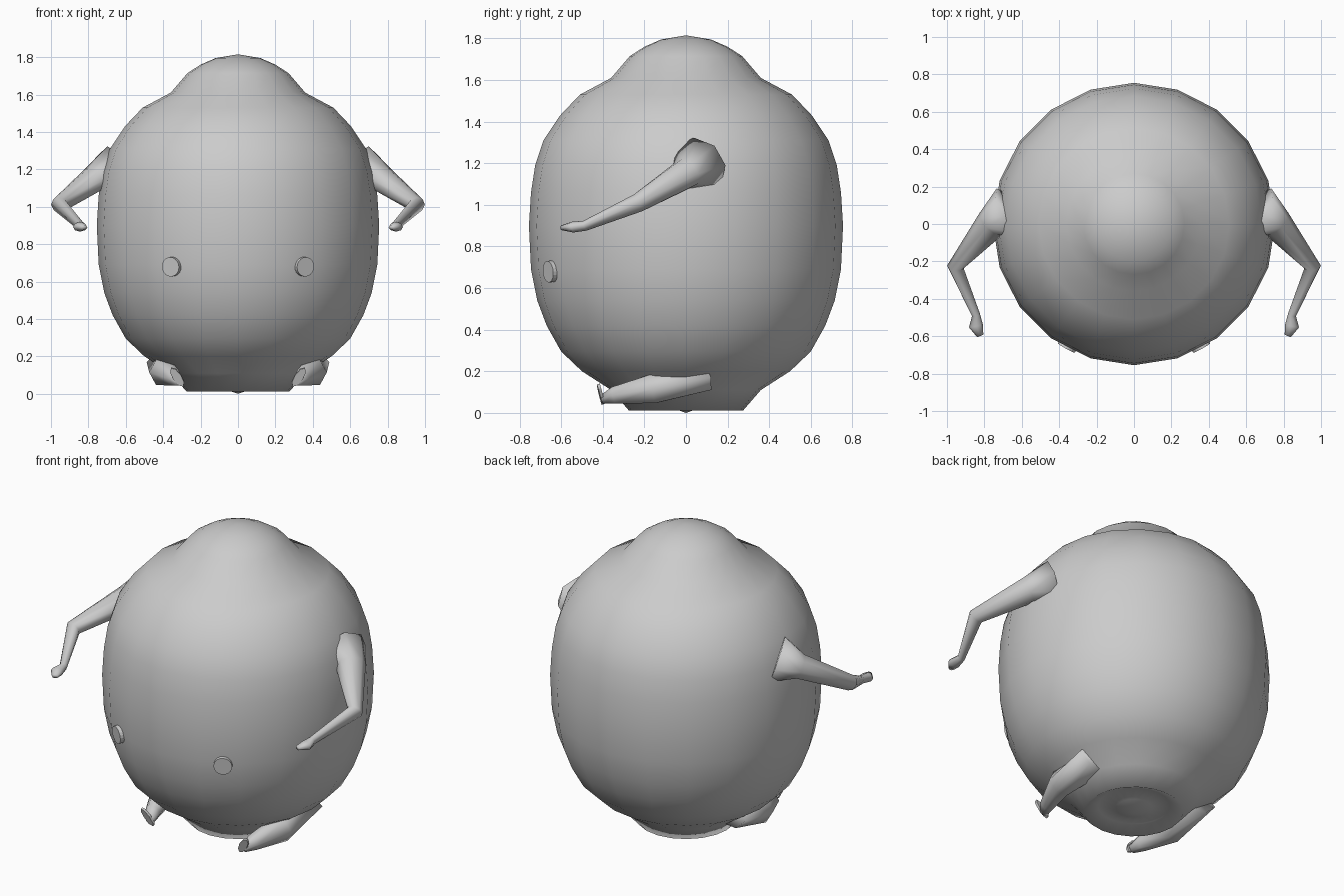
import bpy, bmesh
from math import sin, cos, pi
from mathutils import Vector

if "Cube" in bpy.data.objects:
    bpy.data.objects.remove(bpy.data.objects["Cube"])


def finish(name, bm, mirror=False, smooth=True):
    bmesh.ops.recalc_face_normals(bm, faces=bm.faces)
    for f in bm.faces:
        f.smooth = smooth
    me = bpy.data.meshes.new(name)
    bm.to_mesh(me)
    bm.free()
    ob = bpy.data.objects.new(name, me)
    bpy.context.collection.objects.link(ob)
    if mirror:
        ob.modifiers.new("Mirror", 'MIRROR')
    return ob


def bridge(bm, a, b):
    n = len(a)
    for i in range(n):
        bm.faces.new((a[i], a[(i + 1) % n], b[(i + 1) % n], b[i]))


def lathe(name, profile, segs):
    """Revolve (radius, z) points; the first and last are poles."""
    bm = bmesh.new()
    rings = [[bm.verts.new((r * sin(2 * pi * i / segs), r * cos(2 * pi * i / segs), z))
              for i in range(segs)] for r, z in profile[1:-1]]
    for a, b in zip(rings, rings[1:]):
        bridge(bm, a, b)
    for pole, ring in ((profile[0], rings[0]), (profile[-1], rings[-1])):
        c = bm.verts.new((0, 0, pole[1]))
        for i in range(segs):
            bm.faces.new((ring[i], ring[(i + 1) % segs], c))
    return finish(name, bm)


def limb(name, path, sides=8):
    """Tapered tube through (centre, half width, half height) stations."""
    bm = bmesh.new()
    pts = [Vector(p[0]) for p in path]
    rings = []
    for k, (_, w, h) in enumerate(path):
        ends = pts[max(k - 1, 0)], pts[min(k + 1, len(pts) - 1)]
        t = (ends[1] - ends[0]).normalized()
        side = t.cross(Vector((0, 0, 1))).normalized()
        up = side.cross(t)
        rings.append([bm.verts.new(pts[k] + side * w * cos(2 * pi * i / sides)
                                   + up * h * sin(2 * pi * i / sides)) for i in range(sides)])
    for a, b in zip(rings, rings[1:]):
        bridge(bm, a, b)
    bm.faces.new(rings[0])
    bm.faces.new(rings[-1])
    return finish(name, bm, mirror=True)


def disc(name, centre, normal, long_axis, rx, ry, depth, segs):
    """Short elliptical cylinder facing along normal."""
    bm = bmesh.new()
    n = Vector(normal).normalized()
    u = Vector(long_axis)
    u = (u - n * u.dot(n)).normalized()
    v = n.cross(u)
    rings = [[bm.verts.new(Vector(centre) + n * d + u * rx * cos(2 * pi * i / segs)
                           + v * ry * sin(2 * pi * i / segs)) for i in range(segs)]
             for d in (-depth / 2, depth / 2)]
    bridge(bm, *rings)
    for r in rings:
        bm.faces.new(r)
    return finish(name, bm, mirror=True, smooth=False)


# Round body with domed head and hollowed underside
lathe("body", [
    (0, 1.815), (0.12, 1.795), (0.2, 1.76), (0.27, 1.715), (0.36, 1.61),
    (0.51, 1.53), (0.605, 1.43), (0.685, 1.31), (0.725, 1.19), (0.745, 1.06),
    (0.755, 0.90), (0.745, 0.69), (0.715, 0.54), (0.67, 0.42), (0.6, 0.295),
    (0.5, 0.2), (0.36, 0.11), (0.275, 0.012), (0.2, 0.05), (0.1, 0.035), (0, 0.0)], 20)

# Arms with bent elbows and small hands
limb("arm", [
    ((0.66, 0.06, 1.19), 0.15, 0.14),
    ((0.765, 0.0, 1.15), 0.085, 0.075),
    ((0.955, -0.23, 1.01), 0.045, 0.045),
    ((0.845, -0.485, 0.90), 0.022, 0.025),
    ((0.845, -0.545, 0.893), 0.038, 0.026),
    ((0.822, -0.598, 0.89), 0.018, 0.012)])

# Stubby legs tucked under the body
limb("leg", [
    ((0.36, 0.10, 0.17), 0.13, 0.07),
    ((0.40, -0.16, 0.115), 0.075, 0.08),
    ((0.34, -0.34, 0.085), 0.045, 0.047),
    ((0.315, -0.40, 0.065), 0.025, 0.025)], 6)

# Upturned toes
disc("foot", (0.325, -0.41, 0.09), (0.1, -1, -0.3), (0.6, 0, 1), 0.06, 0.024, 0.014, 8)

# Button eyes
disc("eye", (0.353, -0.648, 0.68), (0.48, -0.87, -0.08), (0, 0, 1), 0.052, 0.052, 0.035, 20)
